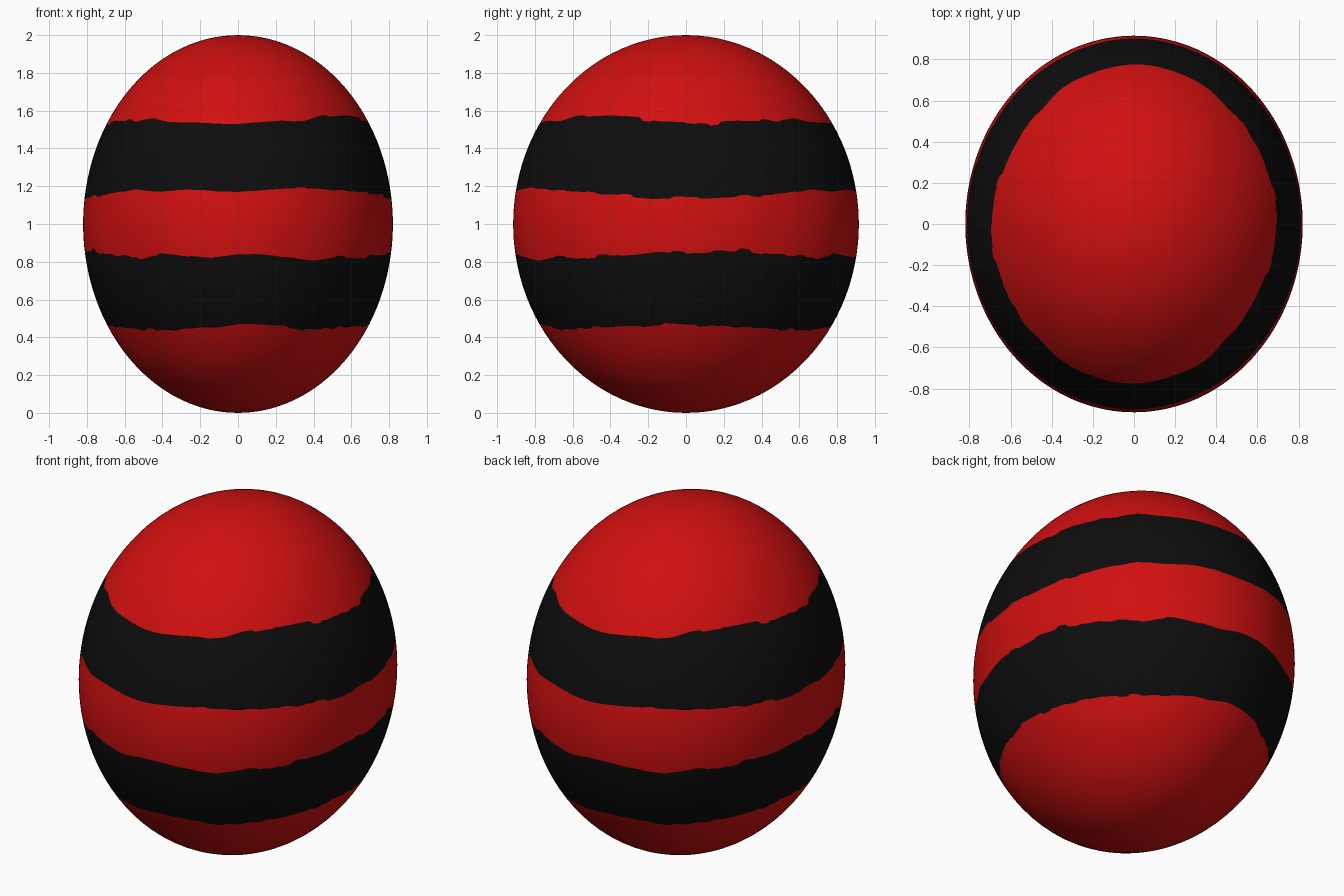
import bpy, bmesh, math, random

cube = bpy.data.objects.get("Cube")
if cube:
    bpy.data.objects.remove(cube, do_unlink=True)

random.seed(4)
AX, AY, AZ = 0.82, 0.915, 1.0      # half sizes of the egg
COLS = 240
HALF = COLS // 2


def make_material(name, rgb):
    mat = bpy.data.materials.new(name)
    mat.use_nodes = True
    mat.diffuse_color = (*rgb, 1)
    bsdf = mat.node_tree.nodes["Principled BSDF"]
    bsdf.inputs["Base Color"].default_value = (*rgb, 1)
    bsdf.inputs["Roughness"].default_value = 0.6
    return mat


red = make_material("red", (0.64, 0.005, 0.005))
black = make_material("black", (0.004, 0.004, 0.004))

# Heights of the four ragged stripe edges, every 10 degrees from -130,
# over half a turn (the other half repeats)
EDGES = [
    [1.56, 1.54, 1.54, 1.53, 1.53, 1.54, 1.55, 1.54, 1.57,
     1.575, 1.57, 1.56, 1.54, 1.54, 1.53, 1.54, 1.55, 1.54],
    [1.18, 1.17, 1.185, 1.175, 1.17, 1.18, 1.19, 1.19, 1.18,
     1.175, 1.16, 1.15, 1.14, 1.14, 1.14, 1.155, 1.15, 1.165],
    [0.82, 0.84, 0.83, 0.82, 0.84, 0.84, 0.82, 0.81, 0.83,
     0.82, 0.83, 0.84, 0.86, 0.85, 0.86, 0.86, 0.84, 0.83],
    [0.44, 0.44, 0.45, 0.45, 0.47, 0.47, 0.46, 0.44, 0.44,
     0.45, 0.45, 0.46, 0.47, 0.46, 0.46, 0.45, 0.45, 0.44],
]


def edge_angles(heights):
    """Polar angle of a stripe edge for each column, with small teeth."""
    teeth = [random.uniform(-0.01, 0.01) for _ in range(HALF // 3)]
    angles = []
    for c in range(COLS):
        k = c % HALF
        pos = k * len(heights) / HALF
        i, f = int(pos), pos % 1
        z = heights[i] * (1 - f) + heights[(i + 1) % len(heights)] * f
        turn = math.radians(-130 + 360 * c / COLS)
        z += teeth[k // 3] * abs(math.cos(turn))   # calmer at front and back
        angles.append(math.acos(z - 1))
    return angles


# Polar angle limits of the five zones, and how many rows each gets
limits = [[0.0] * COLS] + [edge_angles(h) for h in EDGES] + [[math.pi] * COLS]
ROWS = [16, 8, 8, 8, 16]

bm = bmesh.new()
top = bm.verts.new((0, 0, 2 * AZ))
bottom = bm.verts.new((0, 0, 0))
rings, zones = [], []
for zone, rows in enumerate(ROWS):
    for r in range(1, rows + 1):
        zones.append(zone)
        if zone == 4 and r == rows:
            break
        ring = []
        for c in range(COLS):
            p = limits[zone][c] + (limits[zone + 1][c] - limits[zone][c]) * r / rows
            t = math.radians(-130 + 360 * c / COLS)
            ring.append(bm.verts.new((AX * math.sin(p) * math.cos(t),
                                      AY * math.sin(p) * math.sin(t),
                                      AZ * (1 + math.cos(p)))))
        rings.append(ring)

# Skin the rings; odd zones are the black stripes
for c in range(COLS):
    d = (c + 1) % COLS
    bm.faces.new((top, rings[0][c], rings[0][d]))
    bm.faces.new((bottom, rings[-1][d], rings[-1][c]))
    for i in range(len(rings) - 1):
        a, b = rings[i], rings[i + 1]
        face = bm.faces.new((a[c], b[c], b[d], a[d]))
        face.material_index = zones[i + 1] % 2
for face in bm.faces:
    face.smooth = True

mesh = bpy.data.meshes.new("striped_egg")
bm.to_mesh(mesh)
bm.free()
mesh.materials.append(red)
mesh.materials.append(black)
egg = bpy.data.objects.new("striped_egg", mesh)
bpy.context.collection.objects.link(egg)
